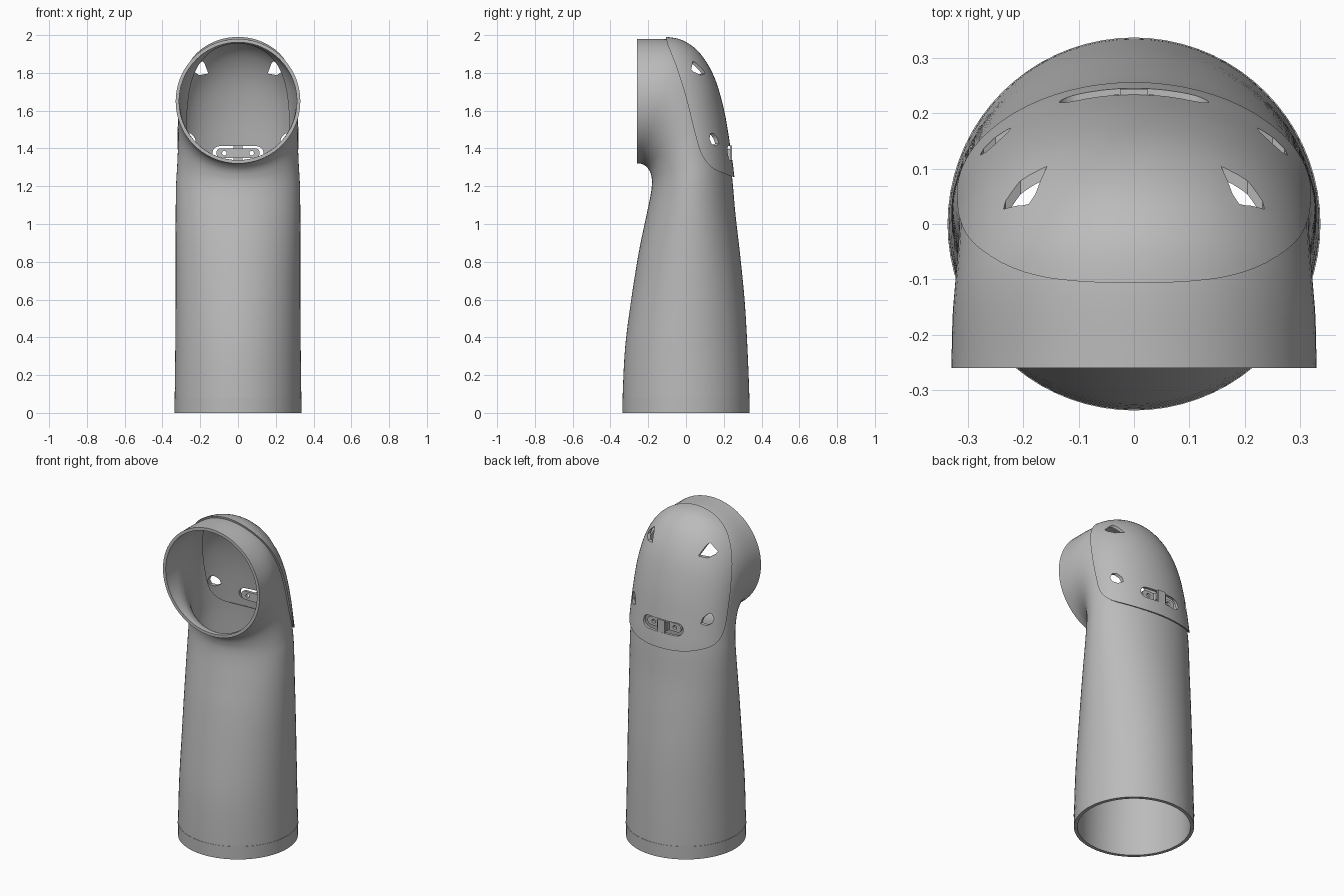
import bpy, bmesh, math
from mathutils import Vector

cube = bpy.data.objects.get("Cube")
if cube:
    bpy.data.objects.remove(cube, do_unlink=True)

grey = bpy.data.materials.new("plain grey")
grey.use_nodes = True
grey.diffuse_color = (0.5, 0.5, 0.5, 1)
grey.node_tree.nodes["Principled BSDF"].inputs["Base Color"].default_value = (0.5, 0.5, 0.5, 1)

SIDES = 72
# Tube sections: front y, front z, back y, back z, half width
SECTIONS = [
    (-.335, 0, .335, 0, .335), (-.335, .1, .335, .1, .335),
    (-.322, .35, .325, .35, .332), (-.29, .6, .31, .6, .33),
    (-.25, .85, .285, .85, .33), (-.215, 1.02, .262, 1.05, .33),
    (-.188, 1.15, .244, 1.25, .328), (-.18, 1.22, .224, 1.4, .322),
    (-.185, 1.26, .19, 1.6, .317), (-.195, 1.285, .14, 1.77, .317),
    (-.21, 1.303, .07, 1.89, .32), (-.225, 1.314, -.01, 1.955, .324),
    (-.242, 1.32, -.1, 1.978, .328), (-.26, 1.32, -.26, 1.98, .33)]
# Edge of the back panel in the side plane
PANEL_EDGE = [(-.1, 2.1), (-.105, 1.98), (-.05, 1.83), (0, 1.67), (.045, 1.49),
              (.08, 1.375), (.13, 1.305), (.2, 1.268), (.27, 1.245), (.4, 1.23)]


def smooth_path(points, steps=5):
    """Catmull-Rom interpolation of tuples."""
    p = [Vector(q) for q in points]
    p = [p[0] * 2 - p[1]] + p + [p[-1] * 2 - p[-2]]
    out = []
    for a, b, c, d in zip(p, p[1:], p[2:], p[3:]):
        for i in range(steps):
            t = i / steps
            out.append(.5 * (2 * b + (c - a) * t + (2 * a - 5 * b + 4 * c - d) * t ** 2
                             + (3 * b - a - 3 * c + d) * t ** 3))
    return out + [p[-2]]


def finish(bm, name):
    bmesh.ops.recalc_face_normals(bm, faces=bm.faces)
    mesh = bpy.data.meshes.new(name)
    bm.to_mesh(mesh)
    bm.free()
    mesh.materials.append(grey)
    obj = bpy.data.objects.new(name, mesh)
    bpy.context.collection.objects.link(obj)
    return obj


def elbow(name, offset, overshoot=0):
    """Solid bent tube, moved along its normals by offset."""
    bm = bmesh.new()
    rings = []
    for fy, fz, by, bz, w in smooth_path(SECTIONS):
        ring = []
        for i in range(SIDES):
            a = math.tau * i / SIDES
            k = (1 - math.cos(a)) / 2
            ring.append(bm.verts.new((w * math.sin(a), fy + (by - fy) * k, fz + (bz - fz) * k)))
        rings.append(ring)
    for r, s in zip(rings, rings[1:]):
        for i in range(SIDES):
            j = (i + 1) % SIDES
            bm.faces.new((r[i], r[j], s[j], s[i]))
    bmesh.ops.recalc_face_normals(bm, faces=bm.faces)
    bm.normal_update()
    sign = 1 if rings[5][0].normal.y < 0 else -1
    moves = [(v, v.normal * offset * sign) for v in bm.verts]
    for v, m in moves:
        v.co += m
    for v in rings[0]:
        v.co.z = -overshoot
    for v in rings[-1]:
        v.co.y = -.26 - overshoot
    bm.faces.new(rings[0])
    bm.faces.new(rings[-1])
    return finish(bm, name)


def prism(name, outline, axis, lo, hi):
    """Extrude a 2D outline along x (yz outline) or along y (xz outline)."""
    bm = bmesh.new()
    place = (lambda p, d: (d, p[0], p[1])) if axis == "x" else (lambda p, d: (p[0], d, p[1]))
    face = bm.faces.new([bm.verts.new(place(p, lo)) for p in outline])
    ext = bmesh.ops.extrude_face_region(bm, geom=[face])
    move = Vector(place((0, 0), hi - lo))
    for v in ext["geom"]:
        if isinstance(v, bmesh.types.BMVert):
            v.co += move
    return finish(bm, name)


def boolean(obj, cutter, operation="DIFFERENCE"):
    mod = obj.modifiers.new("cut", "BOOLEAN")
    mod.operation, mod.object, mod.solver = operation, cutter, "EXACT"
    bpy.context.view_layer.objects.active = obj
    bpy.ops.object.modifier_apply(modifier=mod.name)
    bpy.data.objects.remove(cutter, do_unlink=True)


def shade(obj):
    bpy.ops.object.select_all(action="DESELECT")
    obj.select_set(True)
    bpy.context.view_layer.objects.active = obj
    bpy.ops.object.shade_smooth_by_angle(angle=math.radians(35))


def stadium(half, r, cx=0, cz=1.375, n=10):
    pts = []
    for side in (1, -1):
        for i in range(n + 1):
            a = math.pi * i / n - math.pi / 2
            pts.append((cx + side * (half - r + r * math.cos(a)), cz + side * r * math.sin(a)))
    return pts


def panel_region(shift):
    edge = [(p.x + shift, p.y + shift) for p in smooth_path(PANEL_EDGE)]
    return prism("panel_region", edge + [(.6, 1.23 + shift), (.6, 2.1 + shift)], "x", -.6, .6)


# Hollow tube with an opening behind the panel
body = elbow("tube_body", 0)
boolean(body, elbow("bore", -.018, .05))
boolean(body, panel_region(.025))

# Raised back panel
panel = elbow("back_panel", .012)
boolean(panel, elbow("panel_bore", -.005, .05))
boolean(panel, panel_region(0), "INTERSECT")

# Small corner holes and the slot
UPPER = [(.157, 1.797), (.178, 1.852), (.19, 1.862), (.202, 1.852), (.236, 1.818), (.232, 1.805), (.205, 1.788)]
LOWER = [(.222, 1.425), (.228, 1.455), (.25, 1.48), (.268, 1.478), (.278, 1.45), (.272, 1.425), (.25, 1.412)]
for hole in (UPPER, LOWER):
    for side in (-1, 1):
        boolean(panel, prism("hole", [(side * x, z) for x, z in hole], "y", 0, .5))
boolean(panel, prism("slot", stadium(.135, .037), "y", .1, .5))

# Fastening plate inside the slot, with two screw holes
plate = prism("slot_plate", stadium(.115, .026), "y", .195, .212)
for side in (-1, 1):
    boolean(plate, prism("screw_hole", stadium(.012, .012, side * .072), "y", .1, .3))

# Bar across the slot and webs joining it to the plate
bar = prism("slot_bar", [(-.025, 1.335), (.025, 1.335), (.025, 1.415), (-.025, 1.415)], "y", .232, .244)
webs = [prism("slot_web", [(s * .027, 1.352), (s * .035, 1.352), (s * .035, 1.398), (s * .027, 1.398)],
              "y", .2, .235) for s in (-1, 1)]

# Collar at the foot
bm = bmesh.new()
rings = []
for r, z in ((.336, 0), (.337, .08), (.316, .08), (.316, 0)):
    rings.append([bm.verts.new((r * math.cos(math.tau * i / SIDES), r * math.sin(math.tau * i / SIDES), z))
                  for i in range(SIDES)])
for r, s in zip(rings, rings[1:] + rings[:1]):
    for i in range(SIDES):
        j = (i + 1) % SIDES
        bm.faces.new((r[i], r[j], s[j], s[i]))
collar = finish(bm, "foot_collar")

for obj in (body, panel, plate, bar, collar, *webs):
    shade(obj)
